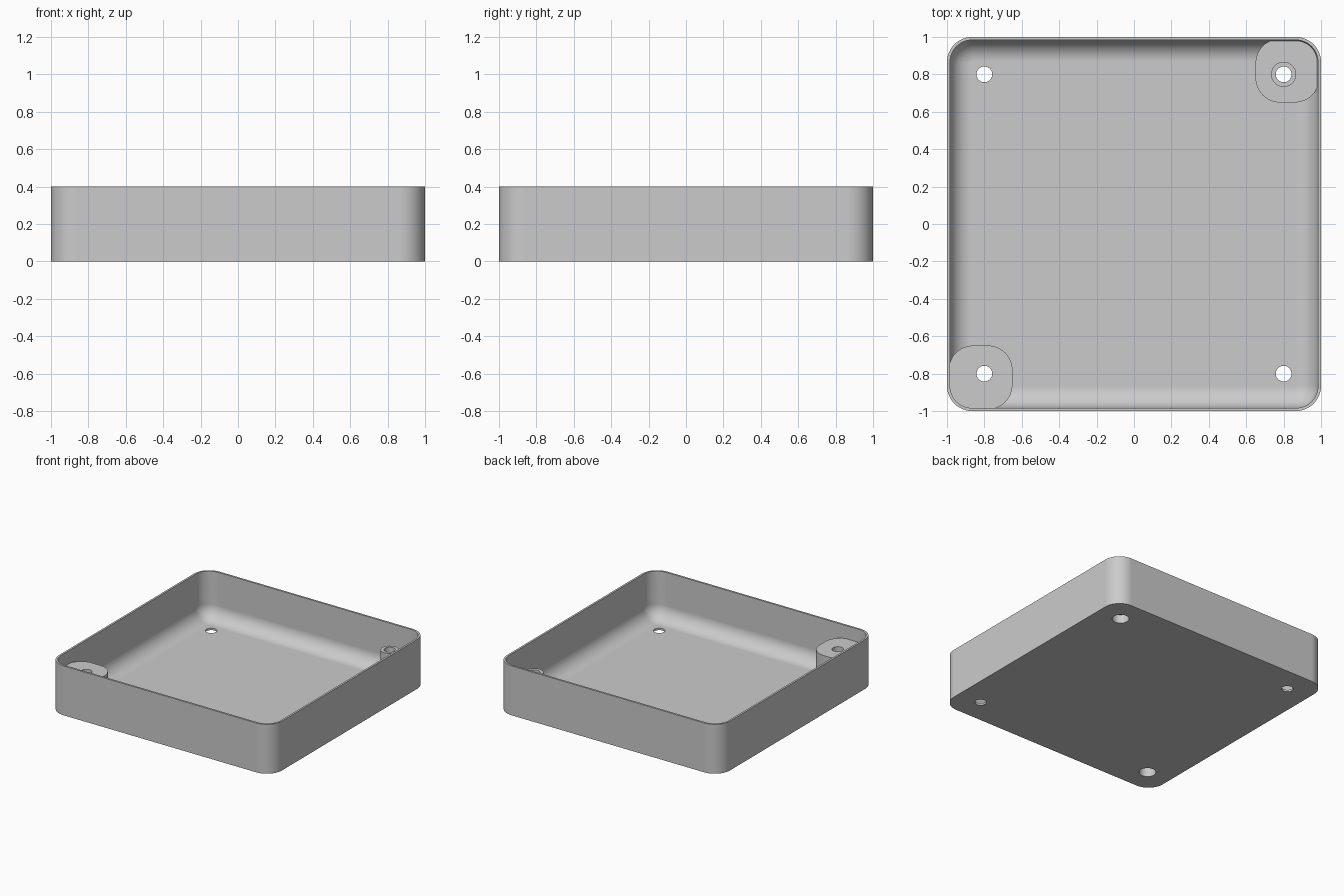
import bpy
import bmesh
from math import cos, sin, pi

if "Cube" in bpy.data.objects:
    bpy.data.objects.remove(bpy.data.objects["Cube"])

HEIGHT = 0.40
WALL = 0.016
CORNER = 0.135
FILLET = 0.115
BOSS_TOP = 0.294
PAD_TOP = 0.10
HOLE, BORE, PILLAR = 0.042, 0.062, 0.067

grey = bpy.data.materials.new("light_grey")
grey.use_nodes = True
color = (0.6, 0.6, 0.6, 1)
grey.diffuse_color = color
grey.node_tree.nodes["Principled BSDF"].inputs["Base Color"].default_value = color


def add_loft(bm, sections, center=(0, 0), steps=12):
    """Closed skin through rounded squares given as (half size, corner radius, z)."""
    rings = []
    for half, radius, z in sections:
        ring = []
        for q in range(4):
            a0 = q * pi / 2
            sx, sy = (1, -1, -1, 1)[q], (1, 1, -1, -1)[q]
            for i in range(steps + 1):
                a = a0 + i / steps * pi / 2
                ring.append(bm.verts.new((center[0] + sx * (half - radius) + radius * cos(a),
                                          center[1] + sy * (half - radius) + radius * sin(a), z)))
        rings.append(ring)
    n = len(rings[0])
    for low, high in zip(rings, rings[1:]):
        for i in range(n):
            j = (i + 1) % n
            bm.faces.new((low[i], low[j], high[j], high[i]))
    bm.faces.new(rings[0][::-1])
    bm.faces.new(rings[-1])


def make_object(name, lofts):
    bm = bmesh.new()
    for sections, center in lofts:
        add_loft(bm, sections, center)
    bmesh.ops.remove_doubles(bm, verts=bm.verts, dist=1e-5)
    bmesh.ops.recalc_face_normals(bm, faces=bm.faces)
    mesh = bpy.data.meshes.new(name)
    bm.to_mesh(mesh)
    bm.free()
    mesh.materials.append(grey)
    obj = bpy.data.objects.new(name, mesh)
    bpy.context.collection.objects.link(obj)
    return obj


def tube(*steps):
    """Round sections from (radius, z) pairs."""
    return [(r, r, z) for r, z in steps]


# Tray: outer wall, rim, inner wall, rounded transition to the floor
profile = [(1, CORNER, 0), (1, CORNER, HEIGHT), (1 - WALL, CORNER - WALL, HEIGHT)]
for k in range(13):
    a = k / 12 * pi / 2
    d = WALL + FILLET * (1 - cos(a))
    profile.append((1 - d, CORNER - d, WALL + FILLET * (1 - sin(a))))
tray = make_object("tray", [(profile, (0, 0))])

# Corner bosses: a tall block at one corner, a low pad with a pillar opposite
tall_boss = make_object("tall_boss", [([(0.17, 0.13, 0.008), (0.17, 0.13, BOSS_TOP)], (-0.82, -0.82))])
low_pad = make_object("low_pad", [([(0.17, 0.13, 0.008), (0.17, 0.13, PAD_TOP)], (0.82, 0.82))])
pillar = make_object("pillar", [(tube((PILLAR, 0.085), (PILLAR, 0.29)), (0.8, 0.8))])

# Screw holes, with wider bores under the two bosses
plain = tube((HOLE, -0.1), (HOLE, 0.5))
cutter = make_object("hole_cutter", [
    (plain, (-0.8, 0.8)),
    (plain, (0.8, -0.8)),
    (tube((BORE, -0.1), (BORE, 0.2), (HOLE, 0.2), (HOLE, 0.5)), (-0.8, -0.8)),
    (tube((BORE, -0.1), (BORE, 0.07), (HOLE, 0.07), (HOLE, 0.5)), (0.8, 0.8)),
])
cutter.hide_render = True

# Cut the holes, then smooth the curved walls
for obj in (tray, tall_boss, low_pad, pillar):
    bpy.ops.object.select_all(action="DESELECT")
    obj.select_set(True)
    bpy.context.view_layer.objects.active = obj
    cut = obj.modifiers.new("holes", "BOOLEAN")
    cut.operation = "DIFFERENCE"
    cut.solver = "EXACT"
    cut.object = cutter
    bpy.ops.object.modifier_apply(modifier=cut.name)
    bpy.ops.object.shade_smooth_by_angle(angle=pi / 6)
    weighted = obj.modifiers.new("weighted_normals", "WEIGHTED_NORMAL")
    weighted.keep_sharp = True

bpy.data.objects.remove(cutter)
